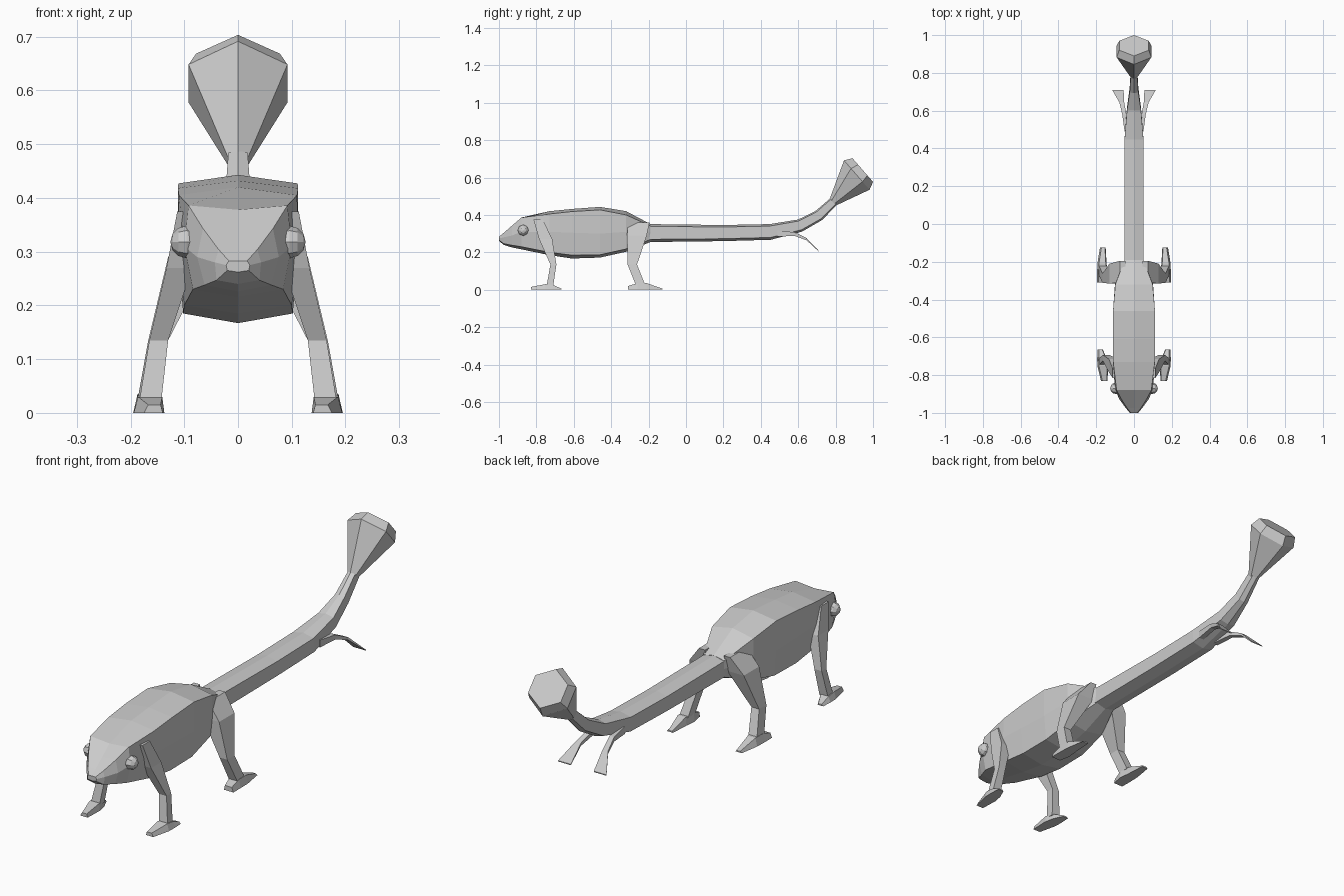
import bpy, bmesh, math
from mathutils import Vector, Matrix

cube = bpy.data.objects.get("Cube")
if cube:
    bpy.data.objects.remove(cube, do_unlink=True)

grey = bpy.data.materials.new("plain grey")
grey.use_nodes = True
grey.diffuse_color = (0.6, 0.6, 0.6, 1)
grey.node_tree.nodes["Principled BSDF"].inputs["Base Color"].default_value = (0.6, 0.6, 0.6, 1)


def finish(name, bm, mirrored=False):
    bmesh.ops.recalc_face_normals(bm, faces=bm.faces)
    mesh = bpy.data.meshes.new(name)
    bm.to_mesh(mesh)
    bm.free()
    mesh.materials.append(grey)
    ob = bpy.data.objects.new(name, mesh)
    bpy.context.collection.objects.link(ob)
    if mirrored:
        ob.modifiers.new("mirror", 'MIRROR').use_mirror_merge = False
    return ob


def loft(name, rings, mirrored=False):
    """Skin a closed tube through rings with equal point counts."""
    bm = bmesh.new()
    rows = [[bm.verts.new(p) for p in ring] for ring in rings]
    n = len(rows[0])
    for a, b in zip(rows, rows[1:]):
        for i in range(n):
            j = (i + 1) % n
            bm.faces.new((a[i], a[j], b[j], b[i]))
    bm.faces.new(rows[0])
    bm.faces.new(rows[-1])
    return finish(name, bm, mirrored)


def symmetric(half, y):
    """Full ring from the (x, z) points of its +x half."""
    return [(x, y, z) for x, z in half] + [(-x, y, z) for x, z in half[-2:0:-1]]


def tilted(section, y, z, angle, w, h):
    """Section (unit x, unit up) tilted back about the x axis."""
    a = math.radians(angle)
    return [(u * w, y - v * h * math.sin(a), z + v * h * math.cos(a)) for u, v in section]


# Head and body: y, ridge z, corner z and x, middle z and x, lower z and x, keel z
BODY = [
    (-1.0, .283, .283, .017, .275, .022, .265, .020, .262),
    (-.975, .302, .304, .036, .280, .043, .247, .040, .240),
    (-.93, .338, .343, .065, .290, .076, .238, .062, .226),
    (-.88, .378, .386, .092, .310, .100, .230, .084, .216),
    (-.73, .420, .405, .110, .310, .112, .200, .100, .185),
    (-.61, .432, .418, .112, .305, .112, .185, .102, .167),
    (-.46, .443, .427, .111, .300, .111, .187, .101, .172),
    (-.32, .420, .400, .099, .310, .101, .218, .090, .203),
    (-.19, .351, .341, .050, .305, .050, .269, .046, .255),
]
loft("body", [symmetric([(0, rz), (cx, cz), (mx, mz), (lx, lz), (0, kz)], y)
              for y, rz, cz, cx, mz, mx, lz, lx, kz in BODY])

# Tail curving upward
SIX = [(0, 1), (1, .75), (1, -.7), (0, -1), (-1, -.7), (-1, .75)]
TAIL = [(-.2, .303, 0, .05, .048), (.2, .303, 1, .05, .043), (.45, .309, 4, .05, .042),
        (.61, .343, 18, .037, .034), (.71, .397, 36, .023, .03), (.79, .472, 50, .018, .025)]
loft("tail", [tilted(SIX, *s) for s in TAIL])

# Club on the tail end
HEX = [(0, 1), (1, .45), (1, -.45), (0, -1), (-1, -.45), (-1, .45)]
CLUB = [(.785, .467, 48, .018, .024), (.913, .613, 41, .092, .104), (.945, .640, 41, .078, .084)]
loft("tail_club", [tilted(HEX, *s) for s in CLUB])

# Tendrils under the tail: y, z, inner x, outer x, half thickness
TENDRIL = [(.49, .300, .025, .050, .016), (.58, .298, .040, .062, .010),
           (.645, .270, .052, .078, .006), (.71, .206, .055, .116, .002)]
loft("tail_tendrils", [[(a, y, z - t), (b, y, z - t), (b, y, z + t), (a, y, z + t)]
                       for y, z, a, b, t in TENDRIL], True)


def leg(name, sections):
    """Sections from top to bottom: z, inner x, outer x, front y, rear y."""
    loft(name, [[(a, f, z), (b, f, z), (b, r, z), (a, r, z)]
                for z, a, b, f, r in sections], True)


def foot(name, sections):
    """Sections from toe to heel: y, inner x, outer x, top z."""
    loft(name, [[(a, y, 0), (b, y, 0), (b - .008, y, t), (a + .004, y, t)]
                for y, a, b, t in sections], True)


# Legs and feet
leg("front_legs", [(.375, .085, .113, -.815, -.765), (.27, .085, .133, -.785, -.715),
                   (.135, .130, .165, -.725, -.693), (.02, .143, .184, -.745, -.71)])
leg("hind_legs", [(.36, .045, .075, -.31, -.195), (.29, .05, .130, -.315, -.21),
                  (.135, .130, .167, -.312, -.262), (.03, .145, .186, -.27, -.22)])
foot("front_feet", [(-.83, .140, .175, .015), (-.75, .137, .194, .03),
                    (-.71, .145, .195, .025), (-.665, .165, .192, .006)])
foot("hind_feet", [(-.31, .150, .195, .02), (-.26, .140, .195, .035),
                   (-.21, .145, .194, .035), (-.125, .150, .180, .006)])

# Eyes
bm = bmesh.new()
bmesh.ops.create_uvsphere(bm, u_segments=8, v_segments=6, radius=.03,
                          matrix=Matrix.Translation(Vector((.096, -.87, .318)))
                          @ Matrix.Rotation(math.pi / 2, 4, 'Y'))
finish("eyes", bm, True)
